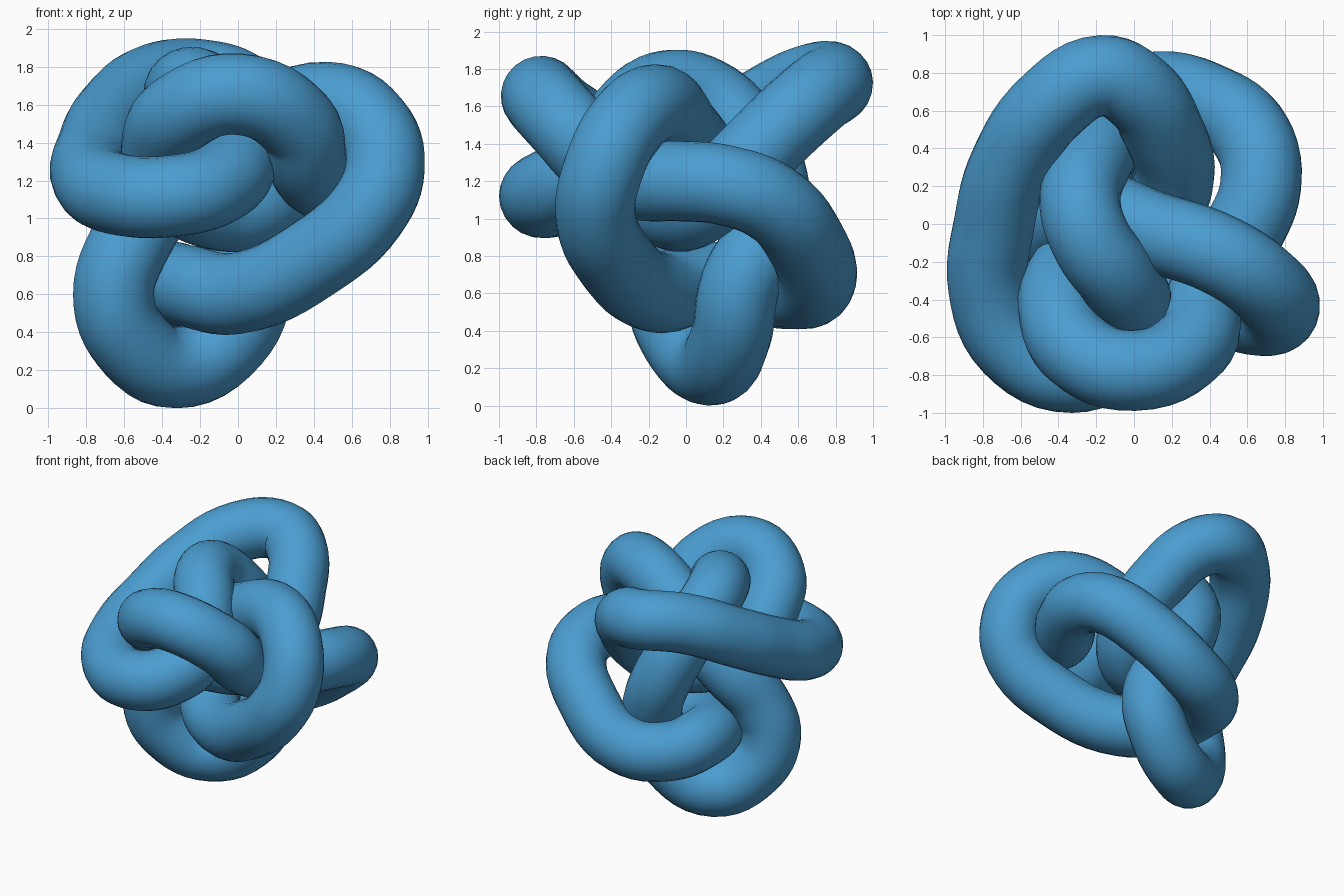
import bpy

RADIUS = 0.215

# Centre line of the closed knot, in order
PATH = [
    (-0.17, 0.785, 1.725), (-0.43, 0.64, 1.71), (-0.66, 0.30, 1.53), (-0.74, 0.00, 1.37),   # back arch to left side
    (-0.77, -0.33, 1.22), (-0.64, -0.64, 1.13), (-0.33, -0.785, 1.12), (-0.09, -0.67, 1.19), # front band
    (-0.01, -0.46, 1.32), (-0.09, -0.28, 1.58), (-0.22, -0.10, 1.685), (-0.285, 0.10, 1.65), # inner arch
    (-0.24, 0.30, 1.47), (-0.14, 0.44, 1.20), (-0.01, 0.42, 0.90), (0.07, 0.29, 0.65),      # down the back
    (-0.04, 0.24, 0.37), (-0.33, 0.13, 0.215), (-0.57, -0.03, 0.36), (-0.655, -0.11, 0.60), # bottom loop
    (-0.57, -0.08, 0.87), (-0.40, 0.04, 1.12), (-0.17, 0.06, 1.32), (0.07, -0.03, 1.47),    # rise to the right
    (0.47, -0.17, 1.61), (0.70, -0.33, 1.49), (0.77, -0.44, 1.27), (0.68, -0.485, 1.04),    # right loop
    (0.40, -0.39, 0.79), (-0.01, -0.16, 0.605), (-0.27, 0.04, 0.645), (-0.35, 0.28, 0.665), # low turn
    (-0.24, 0.53, 0.625), (0.06, 0.69, 0.66), (0.41, 0.63, 0.89), (0.63, 0.45, 1.09),       # back right
    (0.67, 0.20, 1.18), (0.58, -0.04, 1.20), (0.44, -0.26, 1.21), (0.365, -0.45, 1.30),
    (0.31, -0.64, 1.50), (0.00, -0.775, 1.655), (-0.30, -0.67, 1.56), (-0.395, -0.48, 1.42), # front top loop
    (-0.35, -0.27, 1.19), (-0.12, -0.09, 1.05), (0.12, 0.06, 1.07), (0.21, 0.25, 1.23),     # inner low strand
    (0.15, 0.50, 1.48), (0.02, 0.70, 1.66),                                               # back to the arch
]

# Closed smooth curve with a round bevel
curve = bpy.data.curves.new("knot_tube", "CURVE")
curve.dimensions = "3D"
curve.bevel_depth = RADIUS
curve.bevel_resolution = 10
curve.resolution_u = 6
spline = curve.splines.new("BEZIER")
spline.bezier_points.add(len(PATH) - 1)
spline.use_cyclic_u = True
spline.use_smooth = True
for point, co in zip(spline.bezier_points, PATH):
    point.co = co
    point.handle_left_type = point.handle_right_type = "AUTO"

knot = bpy.data.objects.new("knot_tube", curve)
bpy.context.collection.objects.link(knot)

# Turn the tube into a smooth-shaded mesh
bpy.context.view_layer.objects.active = knot
knot.select_set(True)
bpy.ops.object.convert(target="MESH")
bpy.ops.object.shade_smooth()

# Blue finish
blue = bpy.data.materials.new("blue")
blue.diffuse_color = (0.07, 0.34, 0.64, 1.0)
knot.data.materials.clear()
knot.data.materials.append(blue)
